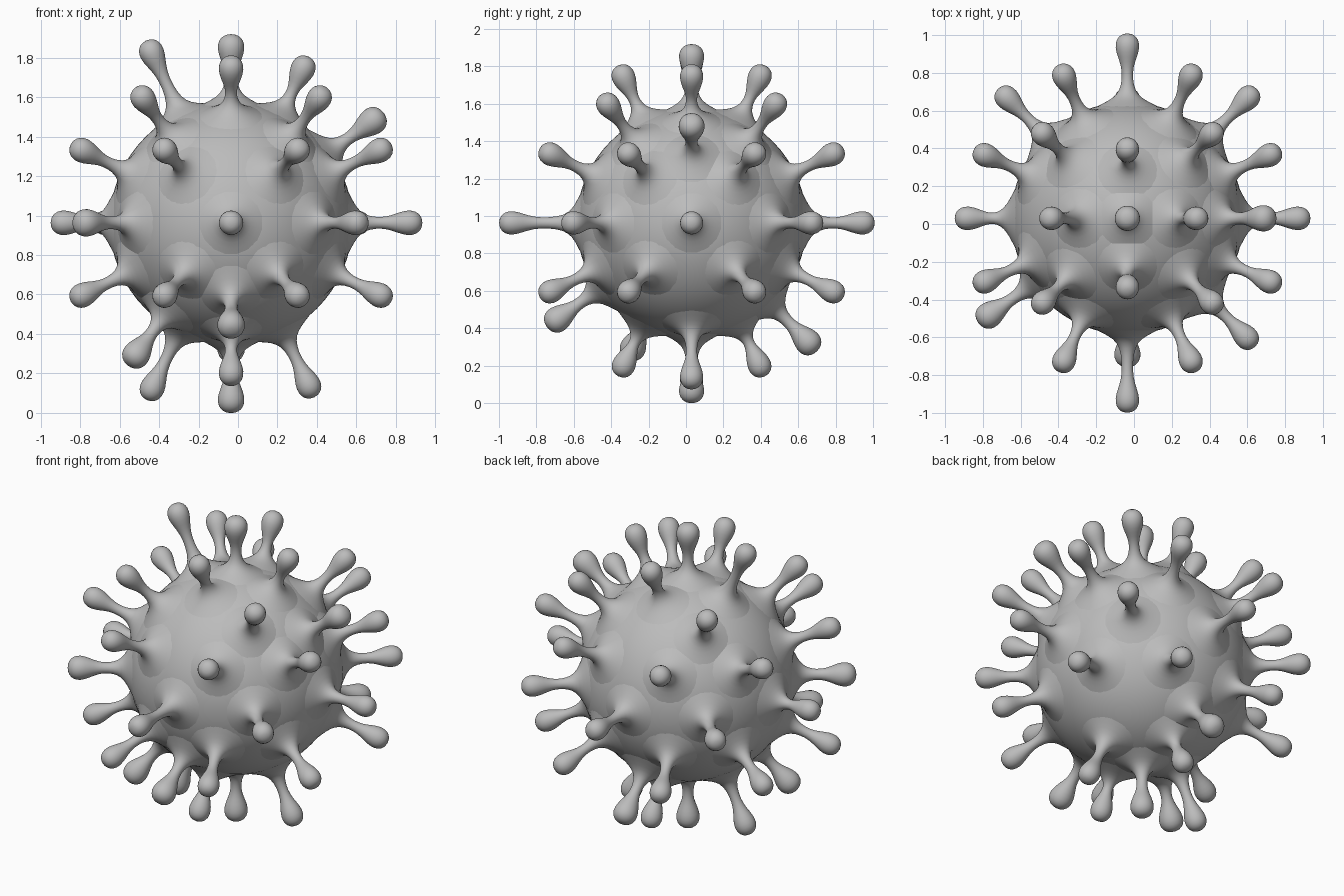
import bpy
from math import sin, cos, pi, radians, sqrt
from mathutils import Vector

cube = bpy.data.objects.get("Cube")
if cube:
    bpy.data.objects.remove(cube, do_unlink=True)

CENTRE = Vector((-0.035, 0.03, 0.963))
RADIUS = 0.615
SEGMENTS = 16

grey = bpy.data.materials.new("plain grey")
grey.use_nodes = True
tone = (0.5, 0.5, 0.5, 1)
grey.diffuse_color = tone
grey.node_tree.nodes["Principled BSDF"].inputs["Base Color"].default_value = tone

# Round core
bpy.ops.mesh.primitive_uv_sphere_add(segments=64, ring_count=32, radius=RADIUS, location=CENTRE)
core = bpy.context.object
core.name = "round_core"
core.data.materials.append(grey)
bpy.ops.object.shade_smooth()

# Spike outline (radius, height above the core's centre): skirt, thin stem, bulb
OUTLINE = [(0.21, 0.57), (0.13, 0.609), (0.075, 0.638), (0.041, 0.675),
           (0.028, 0.73), (0.032, 0.785), (0.052, 0.835), (0.067, 0.885),
           (0.06, 0.928), (0.035, 0.953)]
BULB = 0.88


def add_spike(name, direction, length, girth=1.0):
    """Lathe the outline around the local z axis and aim it outwards."""
    verts, faces = [], []
    for r, h in OUTLINE:
        reach = min(max((h - 0.66) / 0.14, 0), 1)
        h += (length - BULB) * reach
        r *= 1 + (girth - 1) * reach
        verts += [(r * cos(2 * pi * i / SEGMENTS), r * sin(2 * pi * i / SEGMENTS), h)
                  for i in range(SEGMENTS)]
    for k in range(len(OUTLINE) - 1):
        for i in range(SEGMENTS):
            j = (i + 1) % SEGMENTS
            a, b = k * SEGMENTS, (k + 1) * SEGMENTS
            faces.append((a + i, a + j, b + j, b + i))
    # rounded tip
    tip = len(verts)
    verts.append((0, 0, length + 0.081))
    last = tip - SEGMENTS
    faces += [(last + i, last + (i + 1) % SEGMENTS, tip) for i in range(SEGMENTS)]
    mesh = bpy.data.meshes.new(name)
    mesh.from_pydata(verts, [], faces)
    mesh.materials.append(grey)
    mesh.shade_smooth()
    spike = bpy.data.objects.new(name, mesh)
    bpy.context.collection.objects.link(spike)
    spike.location = CENTRE
    spike.rotation_mode = 'QUATERNION'
    spike.rotation_quaternion = Vector(direction).to_track_quat('Z', 'Y')
    smooth = spike.modifiers.new("smooth", 'SUBSURF')
    smooth.levels = smooth.render_levels = 1


def polar(azimuth, elevation):
    a, e = radians(azimuth), radians(elevation)
    return cos(a) * cos(e), sin(a) * cos(e), sin(e)


# Equator
for az, length in zip((0, 45, 90, 135, 180, 215, 270, 315),
                      (0.89, 0.89, 0.9, 0.89, 0.835, 0.885, 0.95, 0.88)):
    add_spike("equator_spike", polar(az, 0), length, 1.12 if az == 215 else 1.0)

# Rings just above and below the equator
for quarter in range(4):
    for offset in (24, 66):
        for el in (24, -24):
            add_spike("middle_spike", polar(90 * quarter + offset, el), 0.89)

# Upper diagonal spikes
for az in (45, 135, 225, 315):
    add_spike("shoulder_spike", polar(az, 45), 0.88)

# Steep spikes around each pole
for az, upper, lower in ((0, 0.85, 0.9), (90, 0.85, 0.83), (180, 0.94, 0.915), (270, 0.85, 0.83)):
    add_spike("upper_spike", polar(az, 65), upper)
    add_spike("lower_spike", polar(az, -64.5), lower)

# Poles
add_spike("top_spike", (0, 0, 1), 0.877, 1.08)
add_spike("bottom_spike", (0, 0, -1), 0.885, 1.08)

# Odd thicker spikes that break the pattern
for offset in ((0.71, 0, 0.51), (0, -0.71, -0.51), (0, 0.615, -0.63), (-0.475, -0.31, -0.66)):
    add_spike("stray_spike", offset, Vector(offset).length, 1.12)
